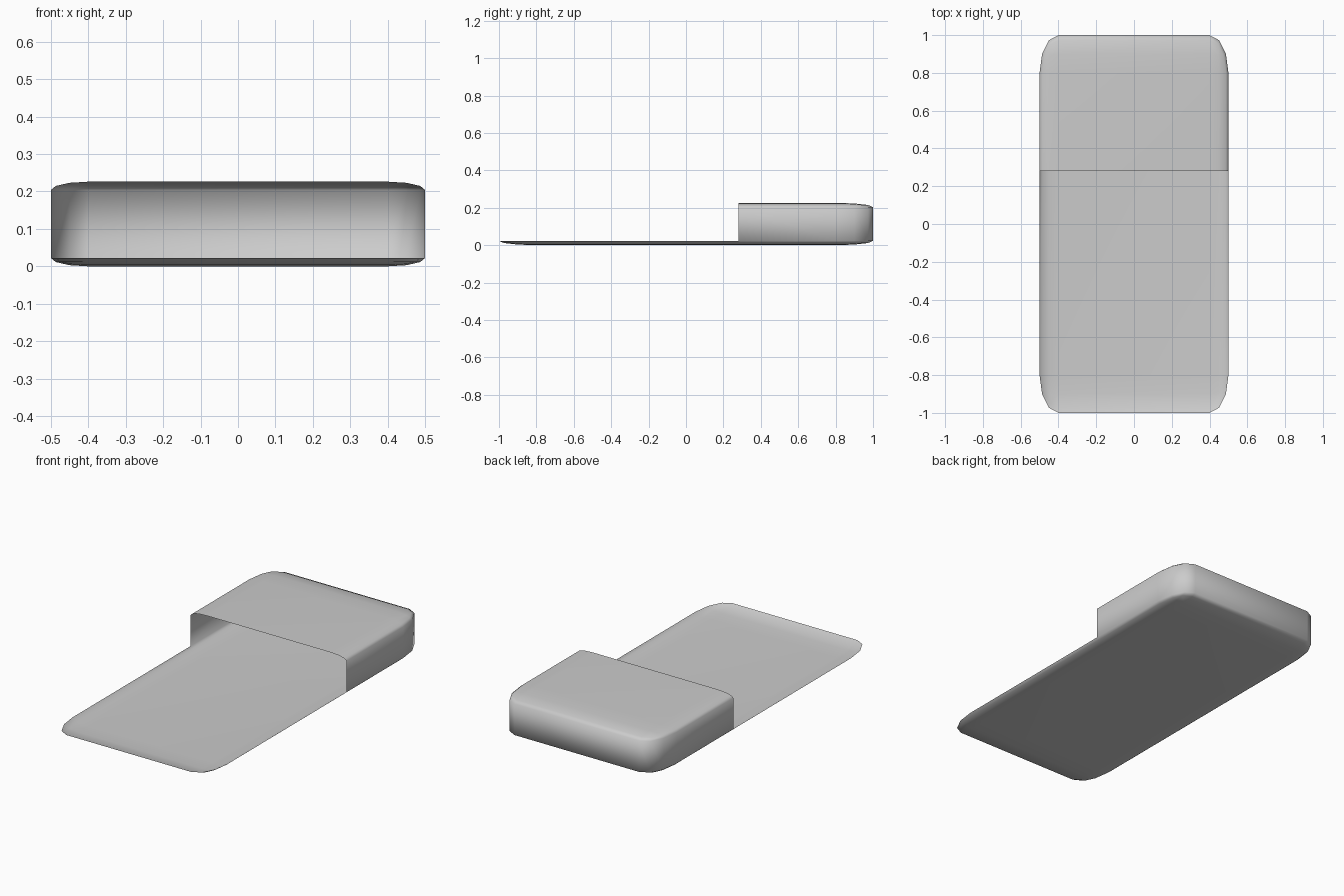
import bpy, bmesh
from mathutils import Vector

old = bpy.data.objects.get("Cube")
if old:
    bpy.data.objects.remove(old, do_unlink=True)

WIDTH, LENGTH, HEIGHT = 1.0, 2.0, 0.226
ROUND = 0.1          # rounding as a fraction of each dimension
HOOD_Y = 0.28        # front edge of the raised hood

# Plain grey material
grey = bpy.data.materials.new("plain grey")
grey.use_nodes = True
colour = (0.6, 0.6, 0.6, 1)
grey.diffuse_color = colour
grey.node_tree.nodes["Principled BSDF"].inputs["Base Color"].default_value = colour

# Rounded block, stretched to size
bm = bmesh.new()
bmesh.ops.create_cube(bm, size=1)
bmesh.ops.bevel(bm, geom=bm.edges[:], offset=ROUND, segments=3,
                profile=0.5, affect='EDGES')
bmesh.ops.translate(bm, verts=bm.verts[:], vec=(0, 0, 0.5))
bmesh.ops.scale(bm, verts=bm.verts[:], vec=(WIDTH, LENGTH, HEIGHT))

# Open the front: keep only the thin tray below the rounded lip
bmesh.ops.bisect_plane(bm, geom=bm.verts[:] + bm.edges[:] + bm.faces[:],
                       plane_co=(0, HOOD_Y, 0), plane_no=(0, 1, 0))
lip = HEIGHT * ROUND + 0.001
cut = [f for f in bm.faces
       if f.calc_center_median().y < HOOD_Y and f.calc_center_median().z > lip]
bmesh.ops.delete(bm, geom=cut, context='FACES')
bmesh.ops.recalc_face_normals(bm, faces=bm.faces[:])

# Make the shell's normals point outward
base = min(bm.faces, key=lambda f: f.calc_center_median().z)
if base.normal.dot(Vector((0, 0, -1))) < 0:
    bmesh.ops.reverse_faces(bm, faces=bm.faces[:])
for f in bm.faces:
    f.smooth = True

mesh = bpy.data.meshes.new("hooded_tray")
bm.to_mesh(mesh)
bm.free()
mesh.materials.append(grey)
tray = bpy.data.objects.new("hooded_tray", mesh)
bpy.context.collection.objects.link(tray)
